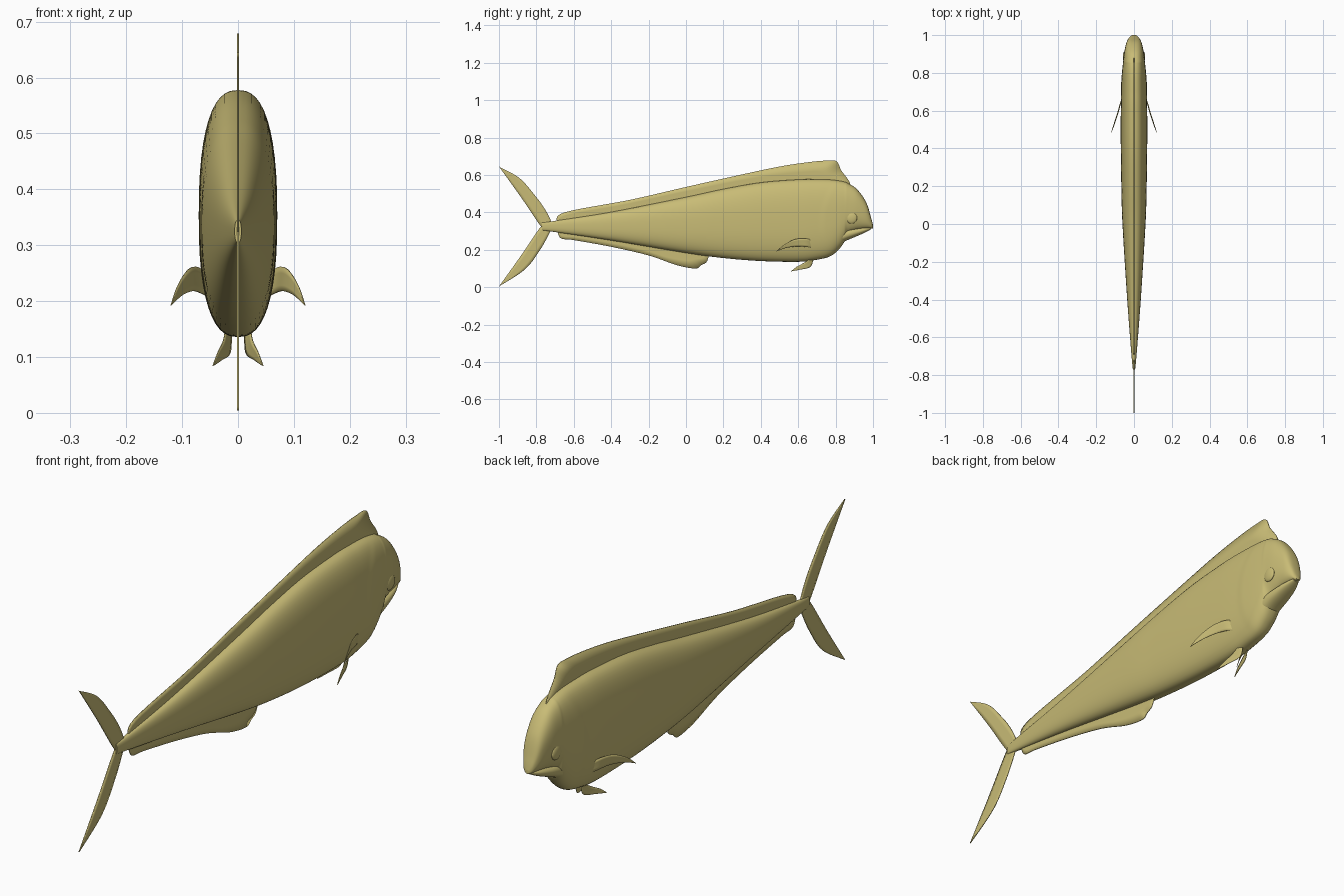
import bpy, bmesh, math
from mathutils import Vector

if "Cube" in bpy.data.objects:
    bpy.data.objects.remove(bpy.data.objects["Cube"])

# One khaki skin colour
skin = bpy.data.materials.new("khaki_skin")
skin.use_nodes = True
KHAKI = (0.58, 0.50, 0.18, 1)
skin.diffuse_color = KHAKI
skin.node_tree.nodes["Principled BSDF"].inputs["Base Color"].default_value = KHAKI


def spline(points, count):
    """Evenly indexed Catmull-Rom samples through points of any dimension."""
    last, out = len(points) - 1, []
    for i in range(count):
        s = i * last / (count - 1)
        k = min(int(s), last - 1)
        t = s - k
        a, b = points[max(k - 1, 0)], points[k]
        c, d = points[k + 1], points[min(k + 2, last)]
        out.append([q + t / 2 * (r - p + t * (2 * p - 5 * q + 4 * r - u + t * (3 * (q - r) + u - p)))
                    for p, q, r, u in zip(a, b, c, d)])
    return out


def finish(name, bm):
    bmesh.ops.recalc_face_normals(bm, faces=bm.faces)
    mesh = bpy.data.meshes.new(name)
    bm.to_mesh(mesh)
    bm.free()
    mesh.materials.append(skin)
    obj = bpy.data.objects.new(name, mesh)
    bpy.context.collection.objects.link(obj)
    bpy.ops.object.select_all(action='DESELECT')
    obj.select_set(True)
    bpy.context.view_layer.objects.active = obj
    bpy.ops.object.shade_smooth_by_angle(angle=math.radians(40))
    return obj


def bridge(bm, rows, closed):
    for a, b in zip(rows, rows[1:]):
        n = len(a)
        for j in range(n if closed else n - 1):
            k = (j + 1) % n
            bm.faces.new((a[j], a[k], b[k], b[j]))


def loft(name, stations, count, power=2.5, sides=48, gill=0.0):
    """Closed rings of rounded oval section; station = y, top, bottom, half width."""
    bm, rows = bmesh.new(), []
    for y, top, bottom, width in spline(stations, count):
        ring = []
        for j in range(sides):
            a = 2 * math.pi * j / sides
            c, s = math.cos(a), math.sin(a)
            x = math.copysign(abs(c) ** (2 / power), c) * width
            z = (top + bottom) / 2 + math.copysign(abs(s) ** (2 / power), s) * (top - bottom) / 2
            # shallow step along the curved gill cover
            edge = 0.71 + 1.5 * (z - 0.34) ** 2
            step = min(max((y - edge) / 0.03, 0), 1) * max(0, 1 - (y - edge) / 0.14)
            ring.append(bm.verts.new((x * (1 + gill * step), y, z)))
        rows.append(ring)
    bridge(bm, rows, True)
    bm.faces.new(rows[0])
    bm.faces.new(rows[-1])
    return finish(name, bm)


def fin(name, upper, lower, count=32, thick=0.004, side=1):
    """Thin blade spanning two smooth edges."""
    bm = bmesh.new()
    edges = [[Vector(p) for p in spline(e, count)] for e in (upper, lower)]
    rows = []
    for t in (0, 0.25, 0.5, 0.75, 1):
        rows.append([bm.verts.new(Vector((side, 1, 1)) * a.lerp(b, t)) for a, b in zip(*edges)])
    bridge(bm, rows, False)
    bmesh.ops.remove_doubles(bm, verts=bm.verts, dist=0.0002)
    obj = finish(name, bm)
    mod = obj.modifiers.new("thickness", 'SOLIDIFY')
    mod.thickness, mod.offset = thick, 0
    return obj


def flat(points):
    return [(0, y, z) for y, z in points]


# Body with upper lip, and the lower jaw tucked beneath it
loft("body", [
    (-0.77, 0.345, 0.305, 0.006), (-0.7, 0.355, 0.295, 0.013), (-0.4, 0.402, 0.25, 0.036),
    (0, 0.482, 0.183, 0.061), (0.2, 0.525, 0.156, 0.067), (0.4, 0.56, 0.14, 0.07),
    (0.6, 0.576, 0.136, 0.07), (0.7, 0.577, 0.147, 0.068), (0.77, 0.575, 0.165, 0.065),
    (0.815, 0.57, 0.2, 0.062), (0.845, 0.564, 0.24, 0.059), (0.865, 0.556, 0.283, 0.057),
    (0.914, 0.524, 0.304, 0.051), (0.963, 0.455, 0.312, 0.039), (0.99, 0.37, 0.314, 0.023),
    (1.0, 0.33, 0.315, 0.008)], 130, gill=0.035)
loft("lower_jaw", [
    (0.79, 0.3, 0.215, 0.046), (0.85, 0.31, 0.246, 0.045), (0.9, 0.315, 0.267, 0.04),
    (0.95, 0.32, 0.289, 0.03), (0.99, 0.322, 0.31, 0.014)], 24, power=2.2)

# Fins along the midline
fin("dorsal_fin",
    flat([(-0.69, 0.345), (-0.65, 0.4), (-0.3, 0.467), (0, 0.536), (0.3, 0.603), (0.5, 0.645),
          (0.65, 0.668), (0.75, 0.677), (0.805, 0.673), (0.83, 0.625), (0.87, 0.57), (0.89, 0.52)]),
    flat([(-0.69, 0.33), (0, 0.4), (0.87, 0.5)]), 67)
fin("anal_fin",
    flat([(-0.69, 0.31), (-0.67, 0.262), (-0.6, 0.252), (-0.4, 0.216), (-0.2, 0.17),
          (-0.05, 0.118), (0.05, 0.1), (0.08, 0.117), (0.11, 0.135), (0.125, 0.175)]),
    flat([(-0.69, 0.32), (-0.3, 0.3), (0.12, 0.22)]), 55)
fin("upper_tail_lobe",
    flat([(-1, 0.645), (-0.89, 0.583), (-0.807, 0.49), (-0.754, 0.417), (-0.72, 0.35), (-0.72, 0.325)]),
    flat([(-1, 0.645), (-0.885, 0.485), (-0.775, 0.325), (-0.75, 0.325)]))
fin("lower_tail_lobe",
    flat([(-1, 0.004), (-0.86, 0.096), (-0.78, 0.2), (-0.73, 0.29), (-0.72, 0.325)]),
    flat([(-1, 0.004), (-0.885, 0.165), (-0.775, 0.325), (-0.75, 0.325)]))

# Paired fins and eyes
for side, label in ((1, "left"), (-1, "right")):
    fin(label + "_pectoral_fin",
        [(0.055, 0.68, 0.25), (0.073, 0.64, 0.261), (0.087, 0.59, 0.258), (0.1, 0.55, 0.242),
         (0.111, 0.515, 0.22), (0.12, 0.485, 0.192)],
        [(0.048, 0.68, 0.205), (0.066, 0.65, 0.214), (0.08, 0.6, 0.218), (0.096, 0.55, 0.213),
         (0.108, 0.515, 0.204), (0.12, 0.485, 0.192)], thick=0.002, side=side)
    fin(label + "_pelvic_fin",
        [(0.022, 0.67, 0.155), (0.026, 0.63, 0.13), (0.036, 0.59, 0.108), (0.045, 0.56, 0.084)],
        [(0.012, 0.68, 0.15), (0.014, 0.665, 0.108), (0.03, 0.61, 0.094), (0.045, 0.56, 0.084)],
        thick=0.002, side=side)
    bm = bmesh.new()
    bmesh.ops.create_uvsphere(bm, u_segments=24, v_segments=16, radius=0.03)
    for v in bm.verts:
        v.co = Vector((side * 0.049 + v.co.x * 0.32, 0.885 + v.co.y, 0.37 + v.co.z))
    finish(label + "_eye", bm)
